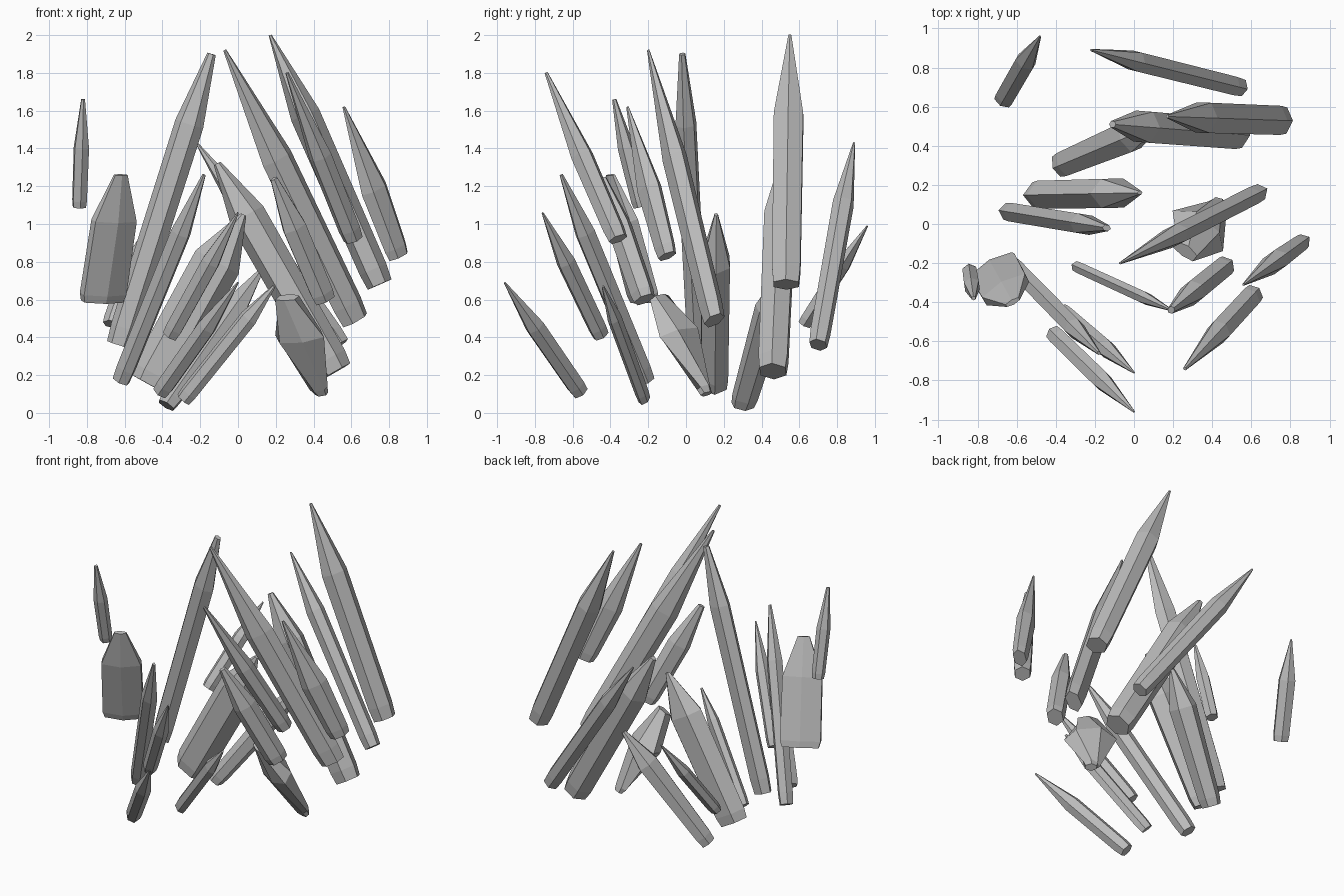
import bpy, bmesh, math, random
from mathutils import Vector

cube = bpy.data.objects.get("Cube")
if cube:
    bpy.data.objects.remove(cube, do_unlink=True)

stone = bpy.data.materials.new("grey_crystal")
stone.use_nodes = True
grey = (0.5, 0.5, 0.5, 1)
stone.diffuse_color = grey
stone.node_tree.nodes["Principled BSDF"].inputs["Base Color"].default_value = grey


def shard(name, base, tip, side, depth, shoulder=0.66, point=0.1, foot=0.86, twist=0, rough=0):
    """Six-sided crystal from base to tip; side is its level half width, depth the other."""
    rng = random.Random(3)
    a, b = Vector(base), Vector(tip)
    axis = (b - a).normalized()
    u = axis.cross(Vector((0, 0, 1))).normalized()
    v = u.cross(axis)
    bm = bmesh.new()
    rings = []
    for t, s in ((0, foot), (0.06, foot + 0.1), (shoulder, 1), (1, point)):
        ring = []
        for i in range(6):
            ang = math.radians(30 + 60 * i + twist * t)
            k = s * (1 + rng.uniform(-rough, rough))
            off = u * math.cos(ang) * side / 0.87 + v * math.sin(ang) * depth
            ring.append(bm.verts.new(a.lerp(b, t) + off * k))
        rings.append(ring)
    for lo, hi in zip(rings, rings[1:]):
        for i in range(6):
            j = (i + 1) % 6
            bm.faces.new((lo[i], lo[j], hi[j], hi[i]))
    bm.faces.new(rings[0])
    bm.faces.new(rings[-1])
    bmesh.ops.recalc_face_normals(bm, faces=bm.faces)
    mesh = bpy.data.meshes.new(name)
    bm.to_mesh(mesh)
    bm.free()
    mesh.materials.append(stone)
    bpy.context.collection.objects.link(bpy.data.objects.new(name, mesh))


# Tall shards
shard("tall_left_shard", (.75, .53, .68), (.17, .55, 2.0), .078, .08, .68)
shard("tall_centre_shard", (.62, .15, .49), (-.07, -.2, 1.92), .05, .092, .6)
shard("tall_right_shard", (-.63, .06, .36), (-.14, -.02, 1.9), .05, .078, .76, .3)

# Back shards
shard("back_corner_shard", (-.67, .63, .47), (-.48, .96, .99), .05, .042, .6)
shard("back_long_shard", (.54, .7, .36), (-.22, .89, 1.43), .05, .062, .7)
shard("back_thick_shard", (.52, .46, .22), (-.11, .51, 1.32), .08, .1, .75, .2)
shard("back_low_shard", (-.38, .3, .04), (.12, .51, .75), .08, .07, .72, .2, .7)
shard("broad_shard", (-.47, .15, .15), (.03, .16, 1.05), .075, .13, .72, .12)

# Front shards
shard("front_low_shard", (-.41, -.56, .11), (0, -.96, .69), .045, .055, .6)
shard("front_middle_shard", (-.36, -.45, .41), (0, -.76, 1.06), .042, .055, .6)
shard("front_right_shard", (-.62, -.21, .17), (-.18, -.66, 1.26), .045, .06, .72, .18)
shard("front_slim_shard", (-.29, -.22, .07), (.19, -.44, .67), .03, .05, .72, .18)
shard("front_high_shard", (.61, -.36, .92), (.26, -.74, 1.8), .055, .06, .5, .15)
shard("front_left_shard", (.46, -.22, .6), (.19, -.44, 1.24), .055, .075, .6, .3)

# Outer shards
shard("right_small_shard", (-.84, -.24, 1.09), (-.82, -.38, 1.66), .038, .045, .55, .25)
shard("left_small_shard", (.85, -.1, .83), (.56, -.31, 1.62), .05, .085, .45, .1, .75)
shard("flat_slab_shard", (-.72, -.22, .59), (-.62, -.4, 1.26), .125, .048, .64, .3, .93)

# Rough broken lump, narrow at its foot
shard("twisted_lump", (.44, .11, .1), (.26, -.14, .61), .13, .085, .6, .45, .3, 60, .22)
